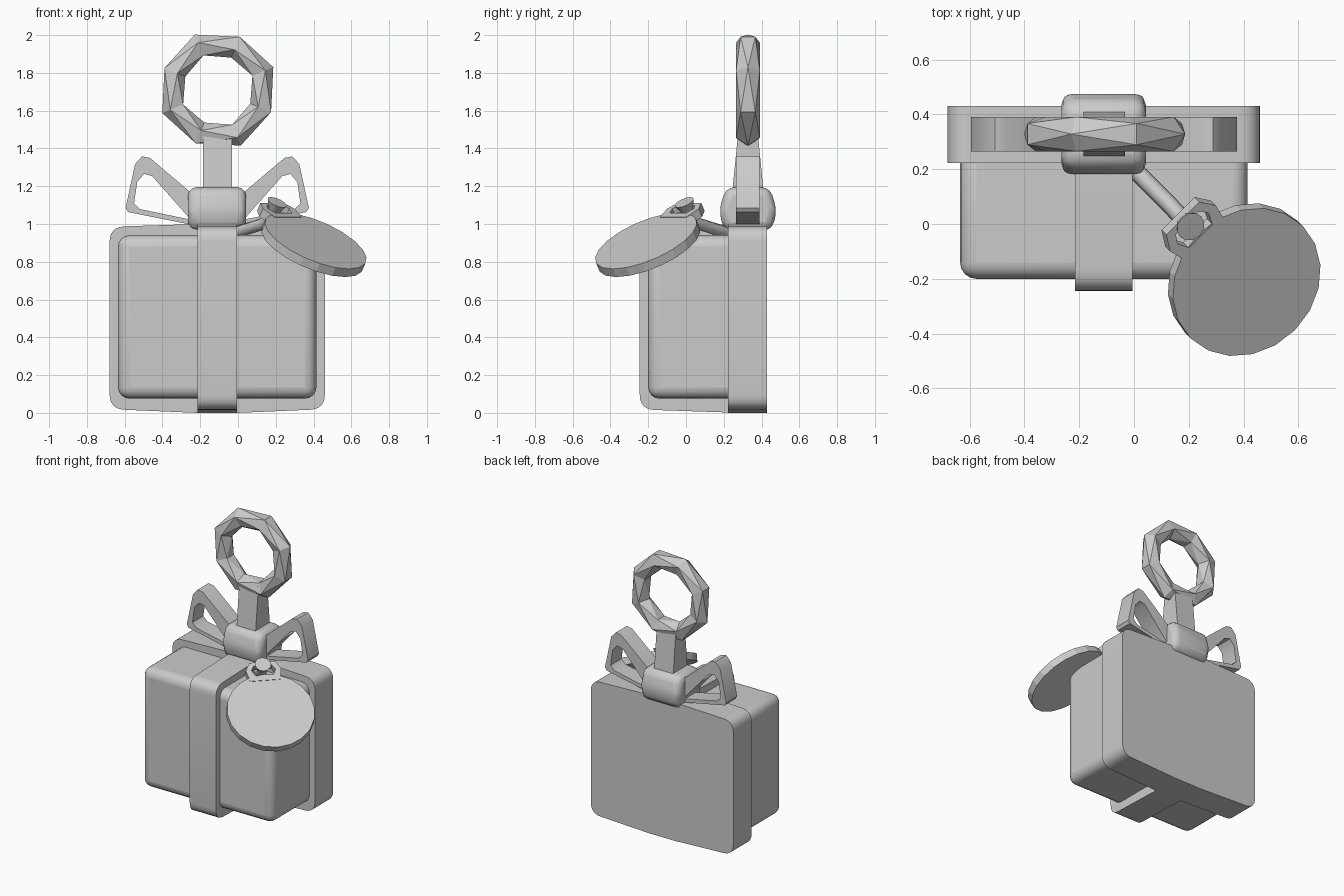
import bpy, bmesh, math
from mathutils import Matrix, Vector

if "Cube" in bpy.data.objects:
    bpy.data.objects.remove(bpy.data.objects["Cube"])

CX, CY = -0.11, 0.328   # bow centre line


def finish(bm, name, smooth=None, bevel=0, segs=3):
    bmesh.ops.recalc_face_normals(bm, faces=bm.faces[:])
    me = bpy.data.meshes.new(name)
    bm.to_mesh(me)
    bm.free()
    ob = bpy.data.objects.new(name, me)
    bpy.context.collection.objects.link(ob)
    if bevel:
        m = ob.modifiers.new("bevel", 'BEVEL')
        m.width, m.segments, m.limit_method = bevel, segs, 'ANGLE'
        m.angle_limit = math.radians(25)
    if smooth:
        bpy.ops.object.select_all(action='DESELECT')
        ob.select_set(True)
        bpy.context.view_layer.objects.active = ob
        bpy.ops.object.shade_smooth_by_angle(angle=math.radians(smooth))
    return ob


def prism(name, outer, place, a, b, hole=None, **kw):
    """Extrude a 2D outline (optionally with a matching hole) from depth a to b."""
    bm = bmesh.new()
    loops = [[bm.verts.new(place(u, v, d)) for u, v in outer] for d in (a, b)]
    n = len(outer)
    if hole:
        loops += [[bm.verts.new(place(u, v, d)) for u, v in hole] for d in (b, a)]
        pairs = [(i, (i + 1) % 4) for i in range(4)]
    else:
        pairs = [(0, 1)]
        for l in loops:
            bm.faces.new(l)
    for p, q in pairs:
        for i in range(n):
            j = (i + 1) % n
            bm.faces.new((loops[p][i], loops[p][j], loops[q][j], loops[q][i]))
    return finish(bm, name, **kw)


def rounded(pts, r, steps=6):
    """Round the corners of an outline; r gives one radius per point."""
    out, n = [], len(pts)
    for i, p in enumerate(pts):
        p = Vector(p)
        if not r[i]:
            out.append(p)
            continue
        s = p + (Vector(pts[i - 1]) - p).normalized() * r[i]
        e = p + (Vector(pts[(i + 1) % n]) - p).normalized() * r[i]
        for k in range(steps + 1):
            t = k / steps
            out.append(s * (1 - t) ** 2 + p * 2 * t * (1 - t) + e * t * t)
    return out


def front(u, v, d):
    return (u, d, v)


def side(u, v, d):
    return (d, u, v)


# Gift box front half
bm = bmesh.new()
bmesh.ops.create_cube(bm, size=1, matrix=Matrix.Translation((CX, 0.05, 0.508))
                      @ Matrix.Diagonal((1.05, 0.5, 0.865, 1)))
finish(bm, "box", smooth=40, bevel=0.06, segs=4)

# Wide ribbon slab at the back, slightly bowed at top and bottom
slab = rounded([(-.68, .02), (-.215, 0), (-.005, 0), (.46, .02),
                (.46, .985), (-.005, 1), (-.215, 1), (-.68, .985)],
               [.08, 0, 0, .08, .08, 0, 0, .08])
prism("back_ribbon", slab, front, .222, .43, smooth=30)

# Ribbon band running over the front
band = rounded([(-.245, .018), (.23, .002), (.23, .998), (-.245, .985)], [.08, 0, 0, .08])
prism("front_ribbon", band, side, -.215, -.005, smooth=30)

# Bow loops, mirrored about the bow centre
outer = [(.12, 1.15), (.356, 1.35), (.398, 1.358), (.435, 1.317),
         (.485, 1.085), (.472, 1.063), (.155, 1.0), (.1, 1.0)]
inner = [(.152, 1.036), (.345, 1.254), (.387, 1.265), (.424, 1.222),
         (.44, 1.11), (.41, 1.079), (.155, 1.026), (.15, 1.03)]
for s, nm in ((-1, "bow_loop_left"), (1, "bow_loop_right")):
    prism(nm, [(CX + s * x, z) for x, z in outer], front, .265, .39,
          hole=[(CX + s * x, z) for x, z in inner], smooth=40)

# Knot
knot = [(CY + y, z) for y, z in ((-.125, .965), (.125, .965), (.155, 1.07),
                                 (.115, 1.195), (-.115, 1.195), (-.155, 1.07))]
prism("knot", knot, side, -.265, .043, smooth=40, bevel=.045)

# Tapered strap up to the hanging ring
bm = bmesh.new()
bmesh.ops.create_cube(bm, size=1)
for v in bm.verts:
    top = v.co.z > 0
    v.co = (CX + .002 + v.co.x * .152, CY + v.co.y * (.1 if top else .17), 1.5 if top else 1.15)
finish(bm, "strap")

# Faceted ring: eight twisted five-sided sections
bm = bmesh.new()
N, M, R, r = 8, 5, .252, .066
secs = []
for i in range(N):
    a = math.radians(22.5 + 45 * i)
    sec = []
    for j in range(M):
        b = 2 * math.pi * (j + .5 * (i % 2)) / M
        rad = R + r * math.cos(b)
        sec.append(bm.verts.new((-.107 + rad * math.cos(a), CY + r * math.sin(b),
                                 1.709 + rad * math.sin(a))))
    secs.append(sec)
for i in range(N):
    p, q = secs[i], secs[(i + 1) % N]
    for j in range(M):
        k = (j + 1) % M
        if i % 2 == 0:
            bm.faces.new((p[j], p[k], q[j]))
            bm.faces.new((p[k], q[k], q[j]))
        else:
            bm.faces.new((p[j], p[k], q[k]))
            bm.faces.new((p[j], q[k], q[j]))
finish(bm, "hanging_ring")

# Round tag, tilted forward and to the right
t = math.radians(31)
h = math.sqrt(.5)
U = Vector((h * math.cos(t), -h * math.cos(t), -math.sin(t)))
V = Vector((h, h, 0))
W = U.cross(V)
C = Vector((.402, -.203, .89))


def tag(u, v, d):
    return C + U * u + V * v + W * d


disc = [(.29 * math.cos(2 * math.pi * i / 20), .29 * math.sin(2 * math.pi * i / 20)) for i in range(20)]
prism("tag_disc", disc, tag, -.025, .025)

# Six-sided eyelet on the tag
prism("tag_eyelet", [(-.385, -.085), (-.385, .085), (-.325, .118), (-.24, .1), (-.24, -.1), (-.325, -.118)],
      tag, -.022, .028,
      hole=[(-.358, -.06), (-.358, .06), (-.325, .08), (-.278, .06), (-.278, -.06), (-.325, -.08)])

# Cord from the knot up through the eyelet
head = Vector((.207, -.01, 1.115))
cu = bpy.data.curves.new("tag_cord", 'CURVE')
cu.dimensions, cu.bevel_depth, cu.bevel_resolution, cu.use_fill_caps = '3D', .032, 2, True
sp = cu.splines.new('POLY')
path = [(-.06, .26, .94), (.13, .07, 1.0), (.178, .018, 1.035), head - W * .02]
sp.points.add(len(path) - 1)
for pt, co in zip(sp.points, path):
    pt.co = (*co, 1)
bpy.context.collection.objects.link(bpy.data.objects.new("tag_cord", cu))

# Flared end of the cord
bm = bmesh.new()
bmesh.ops.create_cone(bm, cap_ends=True, segments=12, radius1=.034, radius2=.054, depth=.05,
                      matrix=Matrix.Translation(head - W * .025)
                      @ W.to_track_quat('Z', 'Y').to_matrix().to_4x4())
finish(bm, "cord_end", smooth=40)
